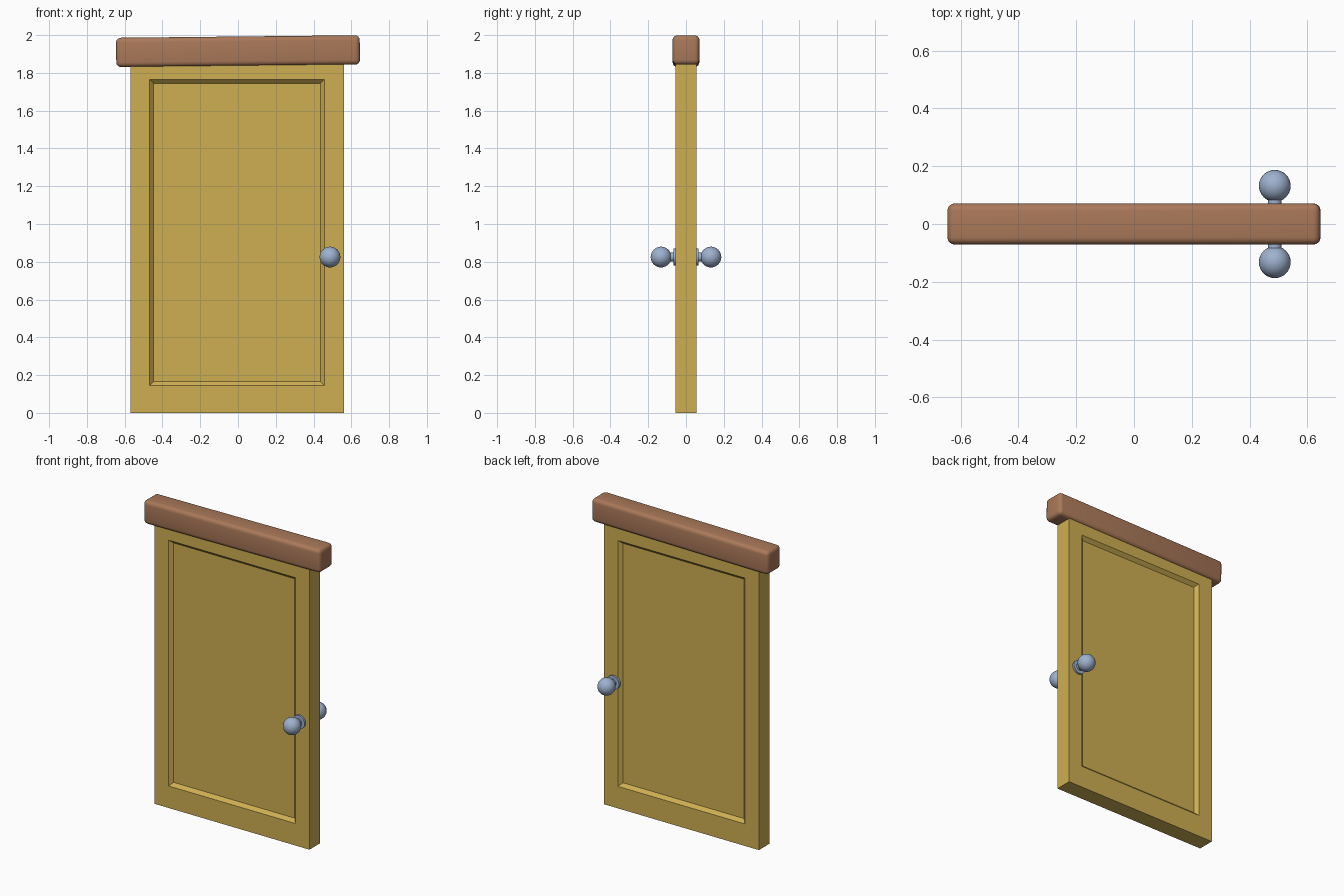
import bpy, bmesh, math
from mathutils import Matrix, Vector

if "Cube" in bpy.data.objects:
    bpy.data.objects.remove(bpy.data.objects["Cube"])


def material(name, color):
    m = bpy.data.materials.new(name)
    m.diffuse_color = (*color, 1)
    m.use_nodes = True
    m.node_tree.nodes["Principled BSDF"].inputs["Base Color"].default_value = m.diffuse_color
    return m


yellow = material("yellow_paint", (0.62, 0.43, 0.085))
brown = material("brown_wood", (0.40, 0.19, 0.10))
steel = material("blue_grey_metal", (0.34, 0.44, 0.62))


def finish(name, bm, mat, angle=None):
    bmesh.ops.recalc_face_normals(bm, faces=bm.faces)
    mesh = bpy.data.meshes.new(name)
    bm.to_mesh(mesh)
    bm.free()
    obj = bpy.data.objects.new(name, mesh)
    bpy.context.collection.objects.link(obj)
    mesh.materials.append(mat)
    if angle:
        bpy.ops.object.select_all(action='DESELECT')
        obj.select_set(True)
        bpy.context.view_layer.objects.active = obj
        bpy.ops.object.shade_smooth_by_angle(angle=math.radians(angle))
    return obj


def box(size, center):
    bm = bmesh.new()
    bmesh.ops.create_cube(bm, size=1)
    bmesh.ops.scale(bm, vec=size, verts=bm.verts)
    bmesh.ops.translate(bm, vec=center, verts=bm.verts)
    return bm


# Door slab with a bevelled recessed panel on both sides
bm = box((1.13, 0.11, 1.87), (-0.005, 0, 0.935))
for side in (-1, 1):
    face = next(f for f in bm.faces if f.normal.y * side > 0.9)
    bmesh.ops.inset_region(bm, faces=[face], thickness=0.145)
    # trim the top rail so the panel ends just below the lintel
    for v in face.verts:
        v.co.z = 1.765 if v.co.z > 1 else 0.145
    bmesh.ops.inset_region(bm, faces=[face], thickness=0.03)
    bmesh.ops.translate(bm, vec=(0, -side * 0.022, 0), verts=face.verts)
finish("door_panel", bm, yellow)

# Rounded lintel, very slightly tilted
bm = box((1.29, 0.142, 0.155), (0, 0, 0))
bmesh.ops.bevel(bm, geom=bm.edges[:], offset=0.025, segments=4,
                profile=0.5, affect='EDGES')
bmesh.ops.rotate(bm, cent=(0, 0, 0), verts=bm.verts,
                 matrix=Matrix.Rotation(-math.radians(0.6), 3, 'Y'))
bmesh.ops.translate(bm, vec=(0, 0, 1.915), verts=bm.verts)
finish("lintel", bm, brown, 35)


# Knob, stem and backplate on each side
def cylinder(bm, radius, y0, y1):
    place = Matrix.Translation((0.487, (y0 + y1) / 2, 0.825))
    bmesh.ops.create_cone(bm, cap_ends=True, segments=32, radius1=radius,
                          radius2=radius, depth=abs(y1 - y0),
                          matrix=place @ Matrix.Rotation(math.pi / 2, 4, 'X'))


for name, side in (("front", -1), ("back", 1)):
    bm = bmesh.new()
    cylinder(bm, 0.045, side * 0.05, side * 0.067)
    finish(name + "_backplate", bm, steel, 40)
    bm = bmesh.new()
    cylinder(bm, 0.024, side * 0.06, side * 0.10)
    finish(name + "_stem", bm, steel, 40)
    bm = bmesh.new()
    bmesh.ops.create_uvsphere(bm, u_segments=32, v_segments=16, radius=0.055,
                              matrix=Matrix.Translation((0.487, side * 0.132, 0.825)))
    finish(name + "_knob", bm, steel, 60)
